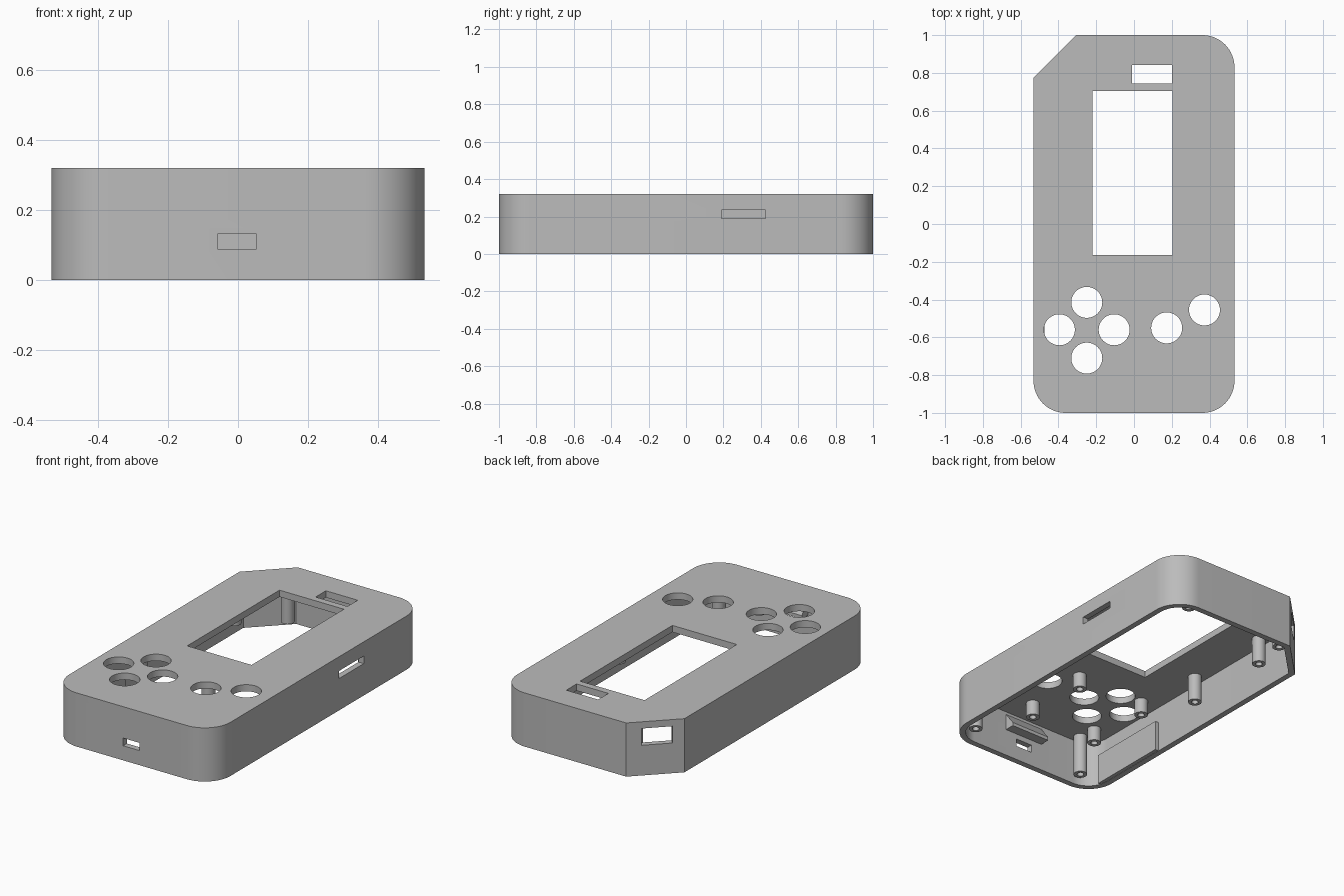
import bpy, bmesh, math
from mathutils import Vector

cube = bpy.data.objects.get("Cube")
if cube:
    bpy.data.objects.remove(cube, do_unlink=True)

HEIGHT, WALL, CEILING = 0.32, 0.035, 0.28

grey = bpy.data.materials.new("grey_plastic")
grey.use_nodes = True
grey.diffuse_color = (0.5, 0.5, 0.5, 1)
grey.node_tree.nodes["Principled BSDF"].inputs["Base Color"].default_value = (0.5, 0.5, 0.5, 1)


def add_object(name, bm):
    bmesh.ops.recalc_face_normals(bm, faces=bm.faces)
    mesh = bpy.data.meshes.new(name)
    bm.to_mesh(mesh)
    bm.free()
    mesh.materials.append(grey)
    obj = bpy.data.objects.new(name, mesh)
    bpy.context.collection.objects.link(obj)
    return obj


def prism(name, points, direction):
    """Extrude a flat polygon of 3D points along a direction."""
    bm = bmesh.new()
    face = bm.faces.new([bm.verts.new(p) for p in points])
    top = bmesh.ops.extrude_face_region(bm, geom=[face])["geom"]
    bmesh.ops.translate(bm, vec=Vector(direction),
                        verts=[v for v in top if isinstance(v, bmesh.types.BMVert)])
    return add_object(name, bm)


def box(name, x0, x1, y0, y1, z0, z1):
    corners = [(x0, y0, z0), (x1, y0, z0), (x1, y1, z0), (x0, y1, z0)]
    return prism(name, corners, (0, 0, z1 - z0))


def outline(inset, z):
    """Case outline: three round corners and one chamfer at back right."""
    w, h, r = 0.532 - inset, 1 - inset, 0.17 - inset
    c = 0.226 - inset * (2 - math.sqrt(2))
    pts = []
    for sx, sy, start in ((-1, -1, 180), (1, -1, 270), (1, 1, 0)):
        for i in range(17):
            a = math.radians(start + 90 * i / 16)
            pts.append((sx * (w - r) + r * math.cos(a), sy * (h - r) + r * math.sin(a), z))
    return pts + [(c - w, h, z), (-w, h - c, z)]


def smooth(obj):
    bpy.ops.object.select_all(action="DESELECT")
    obj.select_set(True)
    bpy.context.view_layer.objects.active = obj
    bpy.ops.object.shade_smooth_by_angle(angle=math.radians(30))


# Case body and the cutters for the cavity and every opening
case = prism("case_shell", outline(0, 0), (0, 0, HEIGHT))
cutters = [
    prism("cavity_cutter", outline(WALL, -0.1), (0, 0, CEILING + 0.1)),
    box("screen_cutter", -0.22, 0.205, -0.165, 0.705, 0.2, 0.4),
    box("top_slot_cutter", -0.01, 0.2, 0.745, 0.842, 0.2, 0.4),
    box("port_cutter", -0.057, 0.052, -1.1, -0.9, 0.087, 0.133),
    box("side_slot_cutter", 0.45, 0.6, 0.19, 0.425, 0.19, 0.235),
]

# Window through the chamfered corner
middle = Vector((-0.425, 0.88, 0.18))
along, outward = Vector((0.707, 0.707, 0)), Vector((-0.707, 0.707, 0))
start, end = middle - along * 0.085, middle + along * 0.085
cutters.append(prism("corner_window_cutter",
                     [start - outward * 0.07, end - outward * 0.07,
                      end + outward * 0.1, start + outward * 0.1], (0, 0, 0.1)))

# Button holes
for x, y in ((-0.25, -0.415), (-0.395, -0.56), (-0.105, -0.56),
             (-0.25, -0.71), (0.173, -0.55), (0.373, -0.455)):
    bm = bmesh.new()
    bmesh.ops.create_cone(bm, cap_ends=True, segments=48, radius1=0.082, radius2=0.082, depth=0.2)
    bmesh.ops.translate(bm, verts=bm.verts, vec=(x, y, 0.3))
    cutters.append(add_object("button_hole_cutter", bm))

bpy.context.view_layer.objects.active = case
for cutter in cutters:
    mod = case.modifiers.new("cut", "BOOLEAN")
    mod.operation, mod.solver, mod.object = "DIFFERENCE", "EXACT", cutter
    bpy.ops.object.modifier_apply(modifier=mod.name)
    bpy.data.objects.remove(cutter, do_unlink=True)
smooth(case)


def post(name, x, y, bottom, radius=0.038):
    """Screw post hanging from the ceiling, with a blind hole in its end."""
    hole, top = radius * 0.5, CEILING + 0.01
    profile = [(radius, top), (radius, bottom), (hole, bottom), (hole, bottom + 0.07), (0, bottom + 0.07)]
    bm = bmesh.new()
    verts = [bm.verts.new((r, 0, z)) for r, z in profile]
    edges = [bm.edges.new(pair) for pair in zip(verts, verts[1:])]
    bmesh.ops.spin(bm, geom=verts + edges, cent=(0, 0, 0), axis=(0, 0, 1),
                   angle=math.tau, steps=24)
    bmesh.ops.remove_doubles(bm, verts=bm.verts, dist=0.0001)
    bmesh.ops.translate(bm, verts=bm.verts, vec=(x, y, 0))
    smooth(add_object(name, bm))


# Long corner posts, medium screen posts and short button board posts
for x, y in ((-0.37, -0.91), (0.41, -0.895), (0.365, 0.915), (-0.305, 0.905)):
    post("corner_post", x, y, 0.035)
for x in (-0.43, 0.43):
    for y in (0.02, 0.58):
        post("screen_post", x, y, 0.115)
for x in (-0.375, 0.075):
    for y in (-0.385, -0.795):
        post("button_board_post", x, y, 0.19)

# Wedge shelf above the charging port and the thicker panel on the right wall
prism("port_shelf", [(-0.13, -0.97, 0.165), (-0.13, -0.905, 0.165),
                     (-0.13, -0.905, 0.185), (-0.13, -0.97, 0.27)], (0.26, 0, 0))
box("wall_panel", -0.505, -0.475, -0.88, -0.38, 0.002, 0.185)
